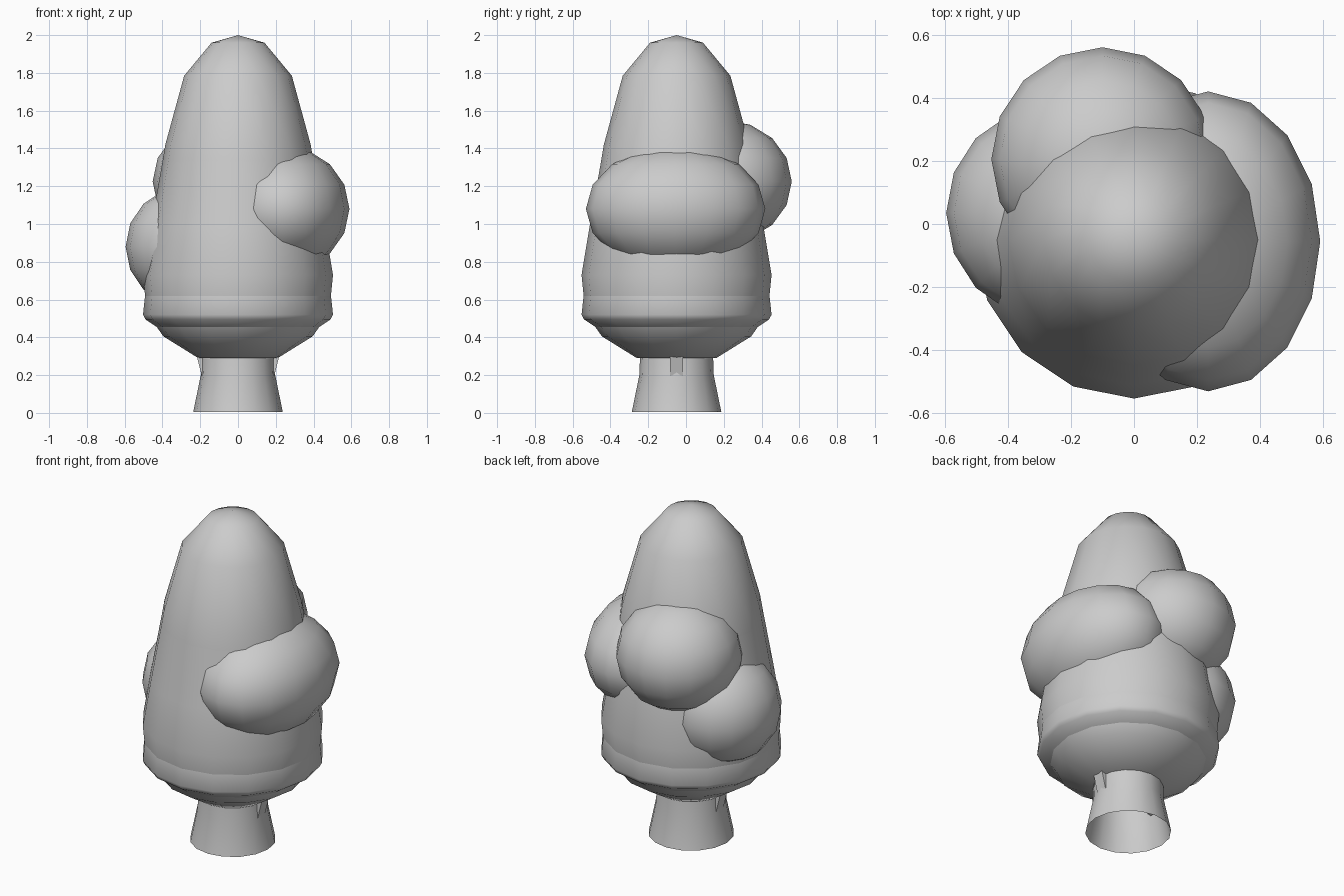
import bpy, bmesh, math

if "Cube" in bpy.data.objects:
    bpy.data.objects.remove(bpy.data.objects["Cube"])

CY = -0.05  # y of the tree axis


def finish(ob, angle=50):
    bpy.ops.object.select_all(action='DESELECT')
    ob.select_set(True)
    bpy.context.view_layer.objects.active = ob
    bpy.ops.object.shade_smooth_by_angle(angle=math.radians(angle))
    return ob


def lathe(name, profile, sides=16, angle=50):
    """Revolve (radius, z) points about the tree axis."""
    bm = bmesh.new()
    rings = []
    for r, z in profile:
        if r == 0:
            rings.append([bm.verts.new((0, CY, z))] * sides)
        else:
            rings.append([bm.verts.new((r * math.cos(2 * math.pi * i / sides),
                                        CY + r * math.sin(2 * math.pi * i / sides), z))
                          for i in range(sides)])
    for a, b in zip(rings, rings[1:]):
        for i in range(sides):
            j = (i + 1) % sides
            bm.faces.new(list(dict.fromkeys((a[i], a[j], b[j], b[i]))))
    bmesh.ops.recalc_face_normals(bm, faces=bm.faces)
    mesh = bpy.data.meshes.new(name)
    bm.to_mesh(mesh)
    bm.free()
    ob = bpy.data.objects.new(name, mesh)
    bpy.context.collection.objects.link(ob)
    return finish(ob, angle)


def clump(name, centre, radii):
    bpy.ops.mesh.primitive_uv_sphere_add(segments=16, ring_count=8, radius=1, location=centre)
    ob = bpy.context.object
    ob.name = name
    ob.scale = radii
    return finish(ob)


# trunk: flared tube, open at the bottom
lathe("trunk", [(0.237, 0.005), (0.197, 0.2), (0.19, 0.4)])

# main foliage, with the rim and underside
lathe("foliage_body", [(0.40, 1.33), (0.46, 0.99), (0.503, 0.73), (0.492, 0.62)])
lathe("foliage_rim", [(0.492, 0.62), (0.503, 0.52), (0.49, 0.495), (0.43, 0.455)])
lathe("foliage_underside", [(0.43, 0.455), (0.395, 0.405), (0.21, 0.29), (0, 0.285)])
lathe("foliage_top", [(0, 2.0), (0.14, 1.96), (0.285, 1.785), (0.385, 1.42), (0.40, 1.33)])

# side clumps of leaves
clump("right_clump", (0.235, -0.055, 1.08), (0.355, 0.475, 0.335))
clump("back_clump", (-0.1, 0.205, 1.225), (0.352, 0.355, 0.325))
clump("left_clump", (-0.275, 0.035, 0.88), (0.32, 0.335, 0.32))

# small branch stubs on both sides of the trunk
for side, label in ((1, "right"), (-1, "left")):
    bpy.ops.mesh.primitive_cube_add(size=1, location=(side * 0.195, CY, 0.26))
    stub = bpy.context.object
    stub.name = label + "_branch"
    stub.scale = (0.025, 0.07, 0.13)
    stub.rotation_euler = (0, side * math.radians(14), 0)
